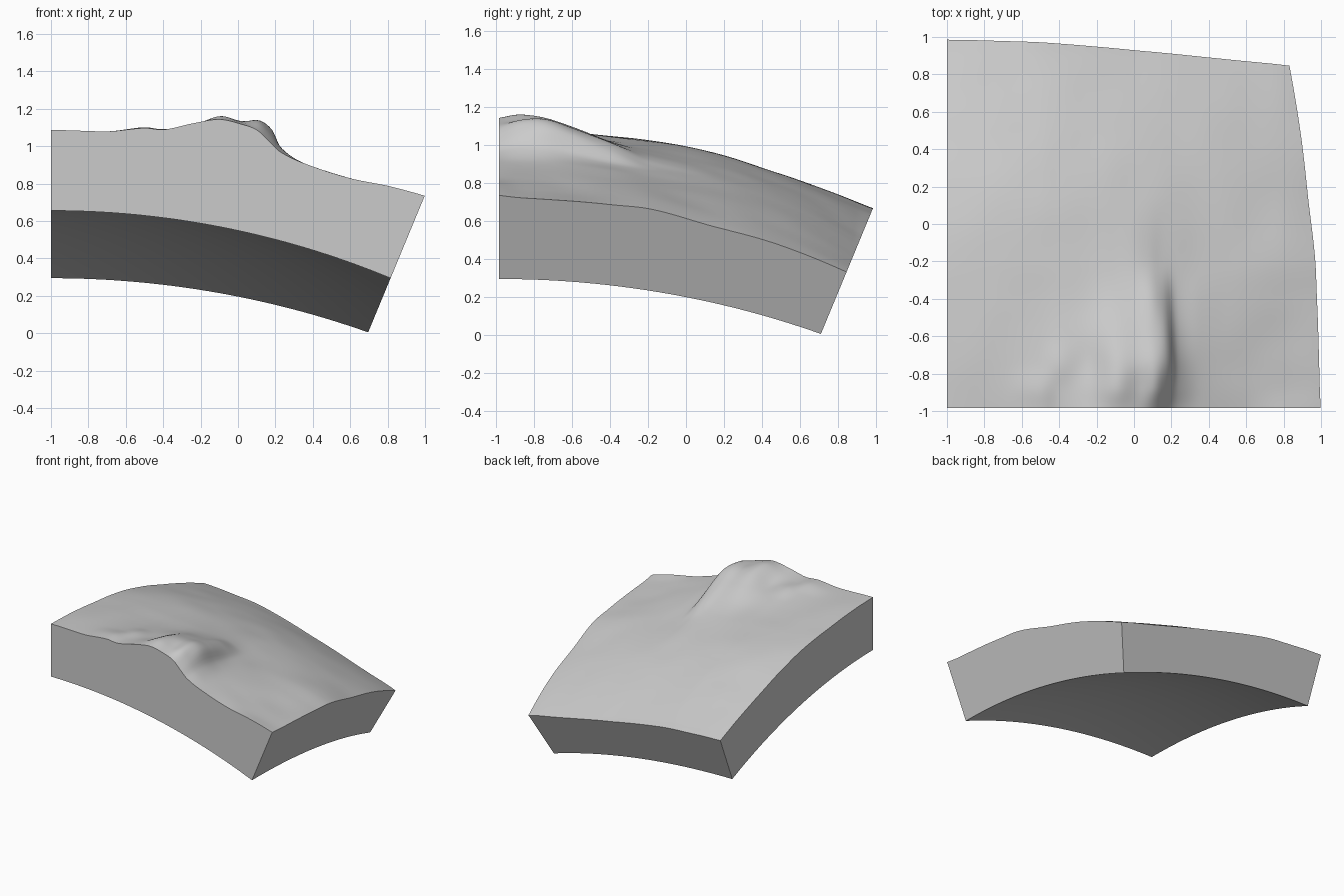
import bpy, bmesh, math
from mathutils import Vector, noise

if "Cube" in bpy.data.objects:
    bpy.data.objects.remove(bpy.data.objects["Cube"])

# Sphere-shell tile: all four walls are planes through the sphere centre
CENTRE = Vector((-1.0, -0.985, -4.09))
R_IN, R_BASE = 4.745, 5.1
T = math.tan(math.radians(22.5))
N = 110

# Terrain relief above R_BASE in thousandths, at a coarse x / y grid
XS = [-1, -.7, -.5, -.4, -.25, -.12, 0, .08, .15, .22, .35, .6, .8, 1]
YS = [-.985, -.88, -.75, -.6, -.4, -.2, .15, .5, .93]
RELIEF = [
    [75, 79, 109, 113, 169, 210, 205, 191, 148, 107, 79, 69, 101, 123],
    [73, 78, 115, 117, 158, 230, 218, 236, 190, 127, 80, 70, 85, 114],
    [72, 75, 95, 122, 132, 213, 225, 245, 215, 127, 78, 68, 78, 110],
    [72, 72, 80, 95, 120, 172, 190, 205, 185, 105, 75, 68, 75, 108],
    [72, 72, 75, 80, 90, 115, 135, 150, 125, 75, 68, 72, 85, 105],
    [76, 78, 78, 78, 80, 88, 95, 90, 75, 65, 62, 75, 95, 108],
    [71, 80, 83, 80, 75, 75, 72, 70, 68, 66, 64, 64, 70, 70],
    [53, 62, 65, 62, 57, 55, 52, 50, 48, 46, 45, 45, 52, 58],
    [48, 40, 35, 30, 20, 10, 3, 0, -2, -4, -4, 0, 15, 20],
]


def spline(ks, vs, k):
    """Smooth curve through uneven knots (cubic Hermite)."""
    k = min(max(k, ks[0]), ks[-1])
    i = max(j for j in range(len(ks) - 1) if ks[j] <= k)

    def slope(j):
        a, b = max(j - 1, 0), min(j + 1, len(ks) - 1)
        return (vs[b] - vs[a]) / (ks[b] - ks[a])
    h = ks[i + 1] - ks[i]
    t = (k - ks[i]) / h
    return ((2*t**3 - 3*t*t + 1) * vs[i] + (t**3 - 2*t*t + t) * h * slope(i)
            + (3*t*t - 2*t**3) * vs[i + 1] + (t**3 - t*t) * h * slope(i + 1))


def relief(x, y):
    h = spline(YS, [spline(XS, row, x) for row in RELIEF], y) / 1000
    return h + 0.004 * noise.noise(Vector((x * 4, y * 4, 0.3)))


def direction(i, j):
    ang = math.radians(22.5) / N
    return Vector((math.tan(i * ang), math.tan(j * ang), 1)).normalized()


def outer(i, j):
    d = direction(i, j)
    p = CENTRE + d * 5.18
    return CENTRE + d * (R_BASE + relief(p.x, p.y))


bm = bmesh.new()
rng = range(N + 1)
top = [[bm.verts.new(outer(i, j)) for j in rng] for i in rng]
low = [[bm.verts.new(CENTRE + direction(i, j) * R_IN) for j in rng] for i in rng]

# Terrain surface and smooth spherical underside
for i in range(N):
    for j in range(N):
        for g in (top, low):
            q = [g[i][j], g[i + 1][j], g[i + 1][j + 1], g[i][j + 1]]
            bm.faces.new(q if g is top else q[::-1])

# Four flat walls
border = ([(i, 0) for i in range(N)] + [(N, j) for j in range(N)]
          + [(i, N) for i in range(N, 0, -1)] + [(0, j) for j in range(N, 0, -1)])
for (a, b), (c, d) in zip(border, border[1:] + border[:1]):
    bm.faces.new([low[a][b], low[c][d], top[c][d], top[a][b]])

mesh = bpy.data.meshes.new("terrain_tile")
bm.to_mesh(mesh)
bm.free()
tile = bpy.data.objects.new("terrain_tile", mesh)
bpy.context.collection.objects.link(tile)

grey = bpy.data.materials.new("light grey")
grey.diffuse_color = (0.6, 0.6, 0.6, 1)
grey.use_nodes = True
grey.node_tree.nodes["Principled BSDF"].inputs["Base Color"].default_value = grey.diffuse_color
mesh.materials.append(grey)

# Smooth surfaces, crisp wall edges
bpy.context.view_layer.objects.active = tile
tile.select_set(True)
bpy.ops.object.shade_smooth_by_angle(angle=math.radians(35))
